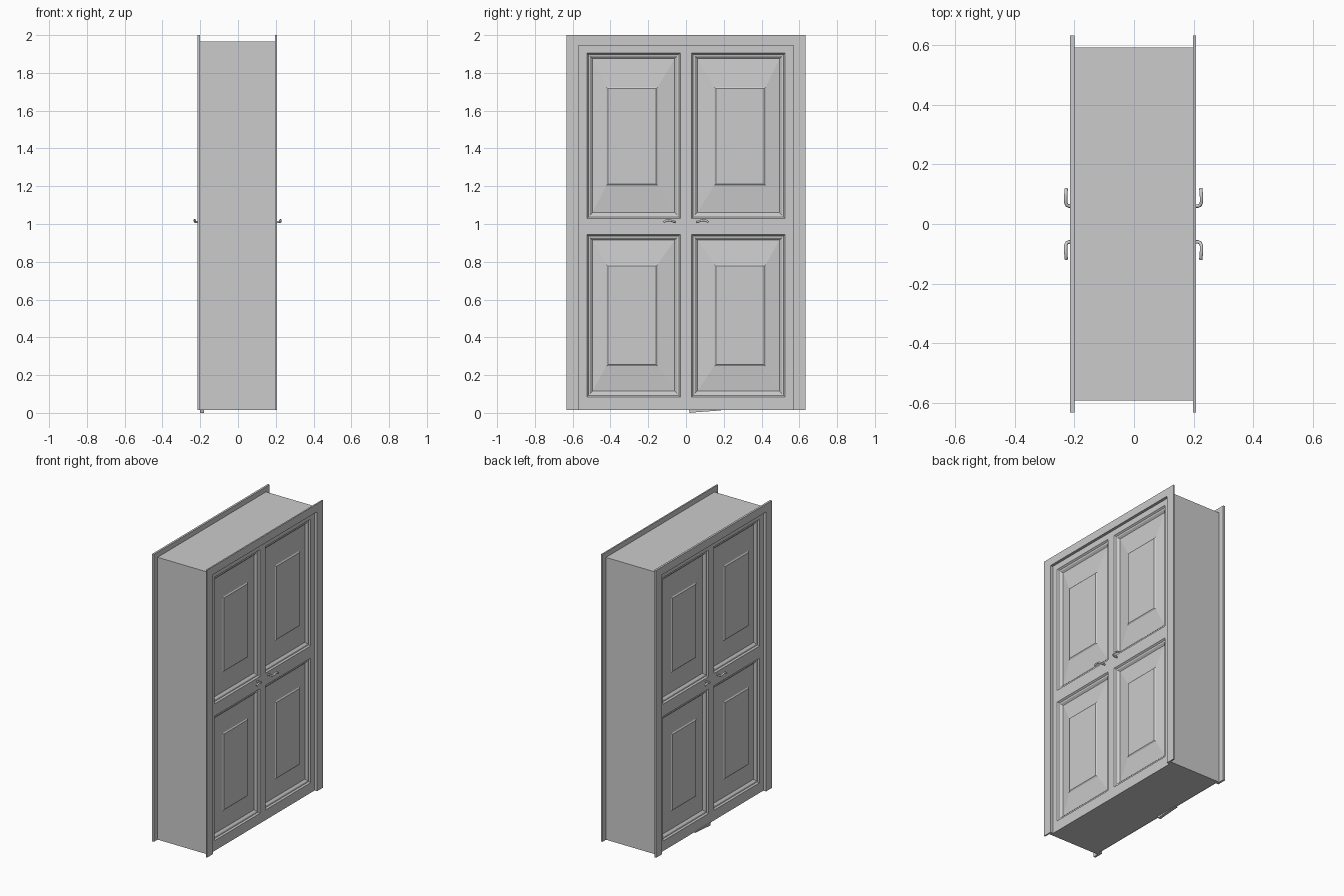
import bpy, bmesh

if "Cube" in bpy.data.objects:
    bpy.data.objects.remove(bpy.data.objects["Cube"])

def make_obj(name, bm):
    me = bpy.data.meshes.new(name)
    bm.to_mesh(me)
    bm.free()
    ob = bpy.data.objects.new(name, me)
    bpy.context.collection.objects.link(ob)
    return ob

def box(name, x, y, z):
    bm = bmesh.new()
    bmesh.ops.create_cube(bm, size=1)
    for v in bm.verts:
        v.co = [lo + (c + 0.5) * (hi - lo) for c, (lo, hi) in zip(v.co, (x, y, z))]
    return make_obj(name, bm)

def casing(name, x0, x1):
    # inverted U trim around the opening
    pts = [(-0.632, 0.015), (-0.632, 2.0), (0.632, 2.0), (0.632, 0.015),
           (0.568, 0.015), (0.568, 1.945), (-0.568, 1.945), (-0.568, 0.015)]
    bm = bmesh.new()
    a = [bm.verts.new((x0, y, z)) for y, z in pts]
    b = [bm.verts.new((x1, y, z)) for y, z in pts]
    for i, j, k, l in ((0, 1, 6, 7), (1, 2, 5, 6), (2, 3, 4, 5)):
        bm.faces.new([a[n] for n in (i, j, k, l)])
        bm.faces.new([b[n] for n in (l, k, j, i)])
    for i in range(8):
        j = (i + 1) % 8
        bm.faces.new((a[i], a[j], b[j], b[i]))
    bmesh.ops.recalc_face_normals(bm, faces=bm.faces)
    return make_obj(name, bm)

def leaf(name, xf, side, ys):
    # door face with two recessed panels, each a nest of rectangles
    bm = bmesh.new()
    def ring(y0, y1, z0, z1, depth):
        x = xf - side * depth
        return [bm.verts.new((x, ys * y, z))
                for y, z in ((y0, z0), (y1, z0), (y1, z1), (y0, z1))]
    gy = (0.0, 0.03, 0.525, 0.568)
    gz = (0.015, 0.085, 0.945, 1.03, 1.905, 1.945)
    inner = {1: (0.247, 0.785), 3: (1.205, 1.725)}
    for i in range(3):
        for k in range(5):
            o = (gy[i], gy[i + 1], gz[k], gz[k + 1])
            r = ring(*o, 0)
            if i != 1 or k not in inner:
                bm.faces.new(r)
                continue
            f = (0.15, 0.422) + inner[k]
            def ins(q, d):
                return (q[0] + d, q[1] - d, q[2] + d, q[3] - d)
            steps = [(ins(o, 0.008), 0.010), (ins(o, 0.018), 0.012),
                     (ins(o, 0.030), 0.024), (f, 0.012), (ins(f, 0.008), 0.006)]
            for q, d in steps:
                n = ring(*q, d)
                for e in range(4):
                    g = (e + 1) % 4
                    bm.faces.new((r[e], r[g], n[g], n[e]))
                r = n
            bm.faces.new(r)
    bmesh.ops.remove_doubles(bm, verts=bm.verts, dist=1e-5)
    bm.normal_update()
    if sum(f.normal.x for f in bm.faces) * side < 0:
        bmesh.ops.reverse_faces(bm, faces=bm.faces)
    return make_obj(name, bm)

def handle(name, side, ys, reach):
    # bent lever swept along a short curve
    cu = bpy.data.curves.new(name, 'CURVE')
    cu.dimensions = '3D'
    cu.bevel_depth = 0.006
    cu.bevel_resolution = 2
    cu.use_fill_caps = True
    path = [(0.185, 0.06, 1.01), (reach - 0.012, 0.06, 1.01), (reach - 0.004, 0.063, 1.012),
            (reach, 0.072, 1.016), (reach, 0.09, 1.02), (reach - 0.001, 0.105, 1.018),
            (reach - 0.002, 0.118, 1.01)]
    sp = cu.splines.new('POLY')
    sp.points.add(len(path) - 1)
    for p, (x, y, z) in zip(sp.points, path):
        p.co = (side * x, ys * y, z, 1)
    sp.use_smooth = True
    ob = bpy.data.objects.new(name, cu)
    bpy.context.collection.objects.link(ob)

# jamb lining
X = (-0.2, 0.197)
box("jamb_left", X, (-0.592, -0.568), (0.015, 1.965))
box("jamb_right", X, (0.568, 0.592), (0.015, 1.965))
box("jamb_head", X, (-0.568, 0.568), (1.945, 1.965))
box("threshold", (-0.19, 0.185), (-0.568, 0.568), (0.015, 0.02))

# trim, leaves and handles on both sides
for side, tag, x0, x1, xf, reach in ((1, "front", 0.197, 0.207, 0.188, 0.226),
                                     (-1, "back", -0.214, -0.2, -0.193, 0.229)):
    casing(f"casing_{tag}", x0, x1)
    for ys, hand in ((-1, "left"), (1, "right")):
        leaf(f"door_leaf_{tag}_{hand}", xf, side, ys)
        handle(f"handle_{tag}_{hand}", side, ys, reach)

# small wedge under one leaf
bm = bmesh.new()
prof = [(0.015, 0.018), (0.02, 0.0), (0.06, 0.004), (0.185, 0.013), (0.185, 0.018)]
f = bm.faces.new([bm.verts.new((-0.2, y, z)) for y, z in prof])
ext = bmesh.ops.extrude_face_region(bm, geom=[f])["geom"]
bmesh.ops.translate(bm, vec=(0.02, 0, 0),
                    verts=[v for v in ext if isinstance(v, bmesh.types.BMVert)])
bmesh.ops.recalc_face_normals(bm, faces=bm.faces)
make_obj("door_wedge", bm)
